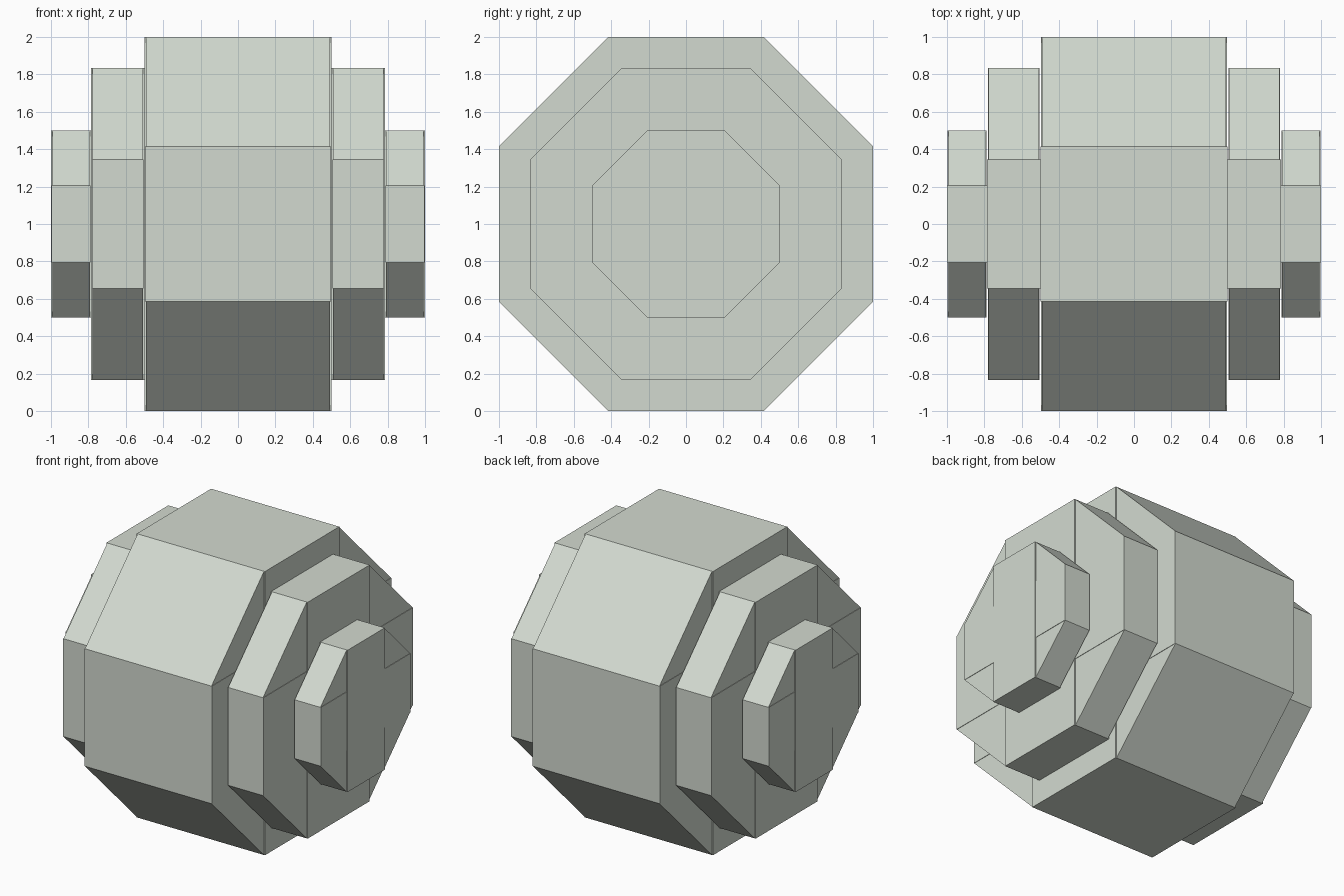
import bpy, bmesh, math
from mathutils import Matrix

default = bpy.data.objects.get("Cube")
if default:
    bpy.data.objects.remove(default, do_unlink=True)

grey = bpy.data.materials.new("pale_green_grey")
grey.use_nodes = True
colour = (0.65, 0.70, 0.63, 1)
grey.diffuse_color = colour
grey.node_tree.nodes["Principled BSDF"].inputs["Base Color"].default_value = colour

# End insets of the upright, level and two diagonal slabs
SLABS = ((0, 0.0), (90, 0.004), (45, 0.007), (-45, 0.007))


def octagon_drum(name, x0, x1, radius):
    """Eight-sided drum along x, made of four crossed slabs."""
    bm = bmesh.new()
    width = 2 * radius * math.tan(math.pi / 8)
    for angle, inset in SLABS:
        size = (x1 - x0 - 2 * inset, width, 2 * radius)
        bmesh.ops.create_cube(bm, size=1, matrix=(
            Matrix.Rotation(math.radians(angle), 4, 'X') @ Matrix.Diagonal((*size, 1))))
    mesh = bpy.data.meshes.new(name)
    bm.to_mesh(mesh)
    bm.free()
    mesh.materials.append(grey)
    obj = bpy.data.objects.new(name, mesh)
    obj.location = ((x0 + x1) / 2, 0, 1)
    bpy.context.collection.objects.link(obj)


# Wide centre drum with two smaller steps on each side
octagon_drum("centre_drum", -0.5, 0.5, 1.0)
for side, name in ((1, "left"), (-1, "right")):
    for part, inner, outer, radius in (("middle_step", 0.5, 0.785, 0.833),
                                       ("end_cap", 0.785, 1.0, 0.5)):
        x0, x1 = sorted((side * inner, side * outer))
        octagon_drum(f"{name}_{part}", x0, x1, radius)
